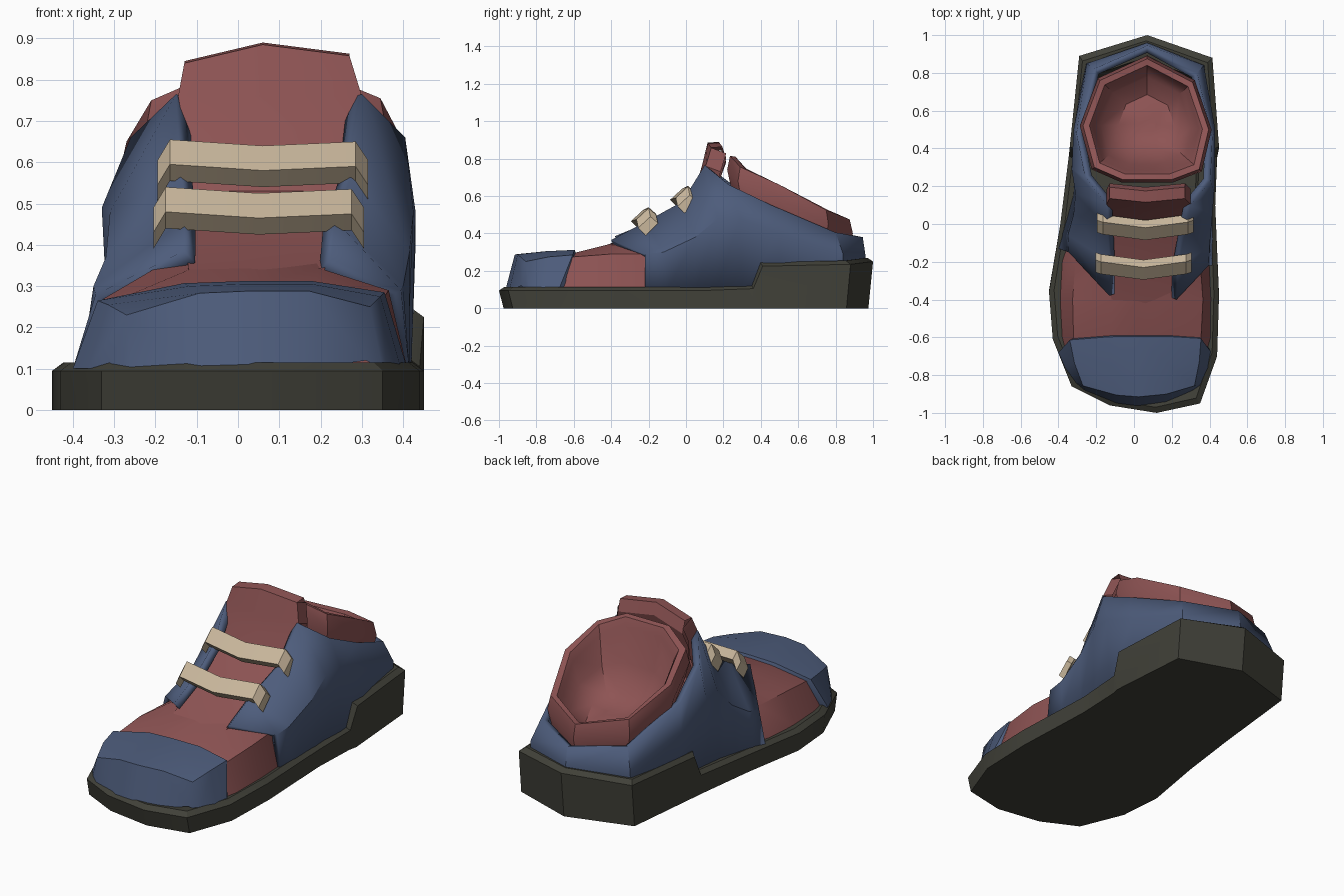
import bpy, bmesh, math


def material(name, rgb):
    m = bpy.data.materials.new(name)
    m.diffuse_color = (*rgb, 1)
    return m


BLUE = material("blue_leather", (0.075, 0.108, 0.2))
RED = material("red_fabric", (0.27, 0.088, 0.088))
CREAM = material("cream_lace", (0.58, 0.47, 0.33))
DARK = material("dark_rubber", (0.052, 0.052, 0.04))


def loft(name, rows, mat, closed=False, caps=(False, False), thick=0, angle=35, fix=True):
    """Skin equal-length rows of points into one object."""
    bm = bmesh.new()
    vs = [[bm.verts.new(p) for p in r] for r in rows]
    n = len(rows[0])
    for a, b in zip(vs, vs[1:]):
        for i in range(n if closed else n - 1):
            j = (i + 1) % n
            bm.faces.new((a[i], a[j], b[j], b[i]))
    for use, row in zip(caps, (vs[0], vs[-1])):
        if use:
            bm.faces.new(row)
    if fix:
        bmesh.ops.recalc_face_normals(bm, faces=bm.faces)
    me = bpy.data.meshes.new(name)
    bm.to_mesh(me)
    bm.free()
    me.materials.append(mat)
    ob = bpy.data.objects.new(name, me)
    bpy.context.collection.objects.link(ob)
    if thick:
        s = ob.modifiers.new("thickness", "SOLIDIFY")
        s.thickness = thick
        s.offset = -1
    bpy.ops.object.select_all(action="DESELECT")
    ob.select_set(True)
    bpy.context.view_layer.objects.active = ob
    bpy.ops.object.shade_smooth_by_angle(angle=math.radians(angle))
    return ob


def scaled(points, k, dz=0, centre=(0.07, 0.53)):
    cx, cy = centre
    return [(cx + (x - cx) * k, cy + (y - cy) * k, z + dz) for x, y, z in points]


# Sole: outline with a raised heel
LOW, HIGH = 0.115, 0.255
outline = [(0.07, 1.0, 0.27), (-0.29, 0.89, HIGH), (-0.34, 0.41, HIGH - 0.01),
           (-0.345, 0.36, LOW + 0.01), (-0.39, 0.0, LOW), (-0.45, -0.36, LOW),
           (-0.43, -0.61, LOW), (-0.33, -0.86, LOW), (-0.13, -0.96, LOW),
           (0.12, -1.0, LOW), (0.35, -0.95, LOW), (0.44, -0.7, LOW),
           (0.45, -0.38, LOW), (0.43, 0.1, LOW), (0.44, 0.36, LOW + 0.01),
           (0.45, 0.41, HIGH - 0.01), (0.415, 0.88, HIGH)]
loft("sole", [
    [(x, y * 0.975, 0) for x, y, z in outline],
    [(x, y, z - 0.02) for x, y, z in outline],
    [(x * 0.94, y * 0.97, z) for x, y, z in outline],
    [(x * 0.78, y * 0.88, z - 0.01) for x, y, z in outline],
    [(x * 0.75, y * 0.86, 0.08) for x, y, z in outline],
], DARK, closed=True, caps=(True, True), angle=30)


def arch(y, xl, xr, sl, sr, zs, zt, bow=0, lean=0):
    """Cross-section of the forefoot: base, shoulder and crown points."""
    w = sr - sl
    pts = [(xl, 0.1), (sl, zs), (sl + w * 0.3, zt - 0.005), (sl + w * 0.5, zt),
           (sl + w * 0.75, zt), (sr, zs + 0.02), (xr, 0.1)]
    mid, half = (xl + xr) / 2, (xr - xl) / 2
    return [(x, y - bow * (1 - ((x - mid) / half) ** 2) + lean * (z - 0.1), z)
            for x, z in pts]


# Toe cap
loft("toe_cap", [
    arch(-0.66, -0.37, 0.40, -0.31, 0.33, 0.235, 0.275, 0, 0.45),
    arch(-0.68, -0.40, 0.41, -0.34, 0.355, 0.265, 0.312, 0, 0.4),
    arch(-0.76, -0.365, 0.395, -0.315, 0.345, 0.255, 0.305, 0.03, 0.2),
    arch(-0.84, -0.31, 0.36, -0.27, 0.32, 0.23, 0.288, 0.075),
    arch(-0.855, -0.30, 0.35, -0.26, 0.31, 0.1, 0.1, 0.11),
], BLUE, caps=(True, False), angle=40)

# Forefoot fabric
loft("vamp", [
    arch(-0.70, -0.36, 0.38, -0.31, 0.33, 0.22, 0.26),
    arch(-0.60, -0.385, 0.41, -0.32, 0.355, 0.255, 0.295),
    arch(-0.40, -0.395, 0.41, -0.325, 0.365, 0.27, 0.345),
    arch(-0.20, -0.385, 0.40, -0.31, 0.35, 0.27, 0.40),
    arch(-0.05, -0.33, 0.36, -0.27, 0.32, 0.28, 0.45),
    arch(0.12, -0.28, 0.36, -0.2, 0.32, 0.3, 0.5),
], RED, caps=(True, True), angle=40)

# Tongue: tapered strip with a peaked tip
tongue = []
for y, z, xl, xr, peak in [(-0.42, 0.34, -0.12, 0.21, 0), (-0.2, 0.425, -0.13, 0.23, 0),
                           (0.0, 0.53, -0.13, 0.24, 0), (0.06, 0.68, -0.13, 0.27, 0),
                           (0.085, 0.76, -0.145, 0.30, 0), (0.115, 0.84, -0.13, 0.27, 0.045)]:
    tongue.append([(xl, y + 0.02, z), (0.06, y, z + peak), (xr, y + 0.02, z + peak * 0.4)])
loft("tongue", [[(x, y + 0.06, z + 0.005) for x, y, z in tongue[-1]]] + tongue[::-1] +
     [[(x, y + 0.08, z - 0.06) for x, y, z in r] for r in tongue] +
     [[(x, y + 0.06, z + 0.005) for x, y, z in tongue[-1]]], RED, angle=30)
# Tongue side walls
for side, k in (("left", 0), ("right", 2)):
    loft("tongue_edge_" + side, [[r[k] for r in tongue],
         [(r[k][0], r[k][1] + 0.08, r[k][2] - 0.03) for r in tongue]], RED)

# Side and heel panels: base (x, y), middle and top edge points
columns = [
    ((0.415, -0.22), (0.395, -0.22, 0.29), (0.225, -0.40, 0.365)),
    ((0.415, -0.10), (0.40, -0.12, 0.30), (0.235, -0.22, 0.46)),
    ((0.41, 0.05), (0.415, 0.05, 0.38), (0.275, -0.02, 0.57)),
    ((0.41, 0.16), (0.425, 0.17, 0.48), (0.30, 0.10, 0.765)),
    ((0.42, 0.30), (0.43, 0.29, 0.48), (0.405, 0.23, 0.66)),
    ((0.42, 0.50), (0.43, 0.50, 0.40), (0.415, 0.46, 0.55)),
    ((0.38, 0.84), (0.37, 0.84, 0.29), (0.335, 0.80, 0.405)),
    ((0.07, 0.96), (0.07, 0.96, 0.28), (0.07, 0.945, 0.38)),
    ((-0.26, 0.85), (-0.25, 0.85, 0.29), (-0.215, 0.82, 0.405)),
    ((-0.30, 0.50), (-0.32, 0.50, 0.40), (-0.305, 0.48, 0.55)),
    ((-0.31, 0.30), (-0.33, 0.29, 0.49), (-0.26, 0.25, 0.66)),
    ((-0.32, 0.16), (-0.31, 0.16, 0.48), (-0.15, 0.11, 0.765)),
    ((-0.35, 0.05), (-0.32, 0.05, 0.37), (-0.14, -0.02, 0.57)),
    ((-0.38, -0.05), (-0.35, -0.06, 0.30), (-0.13, -0.20, 0.46)),
    ((-0.40, -0.13), (-0.345, -0.15, 0.28), (-0.13, -0.38, 0.385)),
]
loft("side_panels", [[(*c[0], 0.1) for c in columns], [c[1] for c in columns],
                     [c[2] for c in columns]], BLUE, thick=0.04, angle=35, fix=False)

# Padded collar and foot opening
rim = [(0.07, 0.875, 0.475), (0.31, 0.75, 0.525), (0.395, 0.5, 0.66), (0.345, 0.29, 0.755),
       (0.2, 0.235, 0.815), (-0.06, 0.235, 0.815), (-0.21, 0.30, 0.75),
       (-0.27, 0.52, 0.65), (-0.18, 0.76, 0.525)]
loft("collar", [
    scaled(rim, 0.98, -0.17), scaled(rim, 1.05, -0.075), scaled(rim, 1.0),
    scaled(rim, 0.9, -0.005), scaled(rim, 0.84, -0.05),
    [(x, y, z * 0.55 + 0.19) for x, y, z in scaled(rim, 0.72, -0.1)],
    [(x, y, z * 0.3 + 0.24) for x, y, z in scaled(rim, 0.45, -0.1)],
    [(x, y, 0.4) for x, y, z in scaled(rim, 0.15)],
], RED, closed=True, caps=(False, True), angle=38, fix=False)

# Laces: bent bars with drooping ends
bends = [(-0.195, 0.04, -0.035), (-0.165, 0.03, 0.015), (0.06, 0, 0),
         (0.285, 0.03, 0.01), (0.315, 0.04, -0.035)]
section = [(-0.055, 0.0), (0.01, 0.06), (0.05, 0.025), (-0.015, -0.04)]
for name, cx, cy, cz in (("lower_lace", -0.01, -0.24, 0.465), ("upper_lace", 0, -0.03, 0.58)):
    loft(name, [[(x + cx, cy + dy + sy, cz + dz + sz) for sy, sz in section]
                for x, dy, dz in bends], CREAM, closed=True, caps=(True, True), angle=25)
